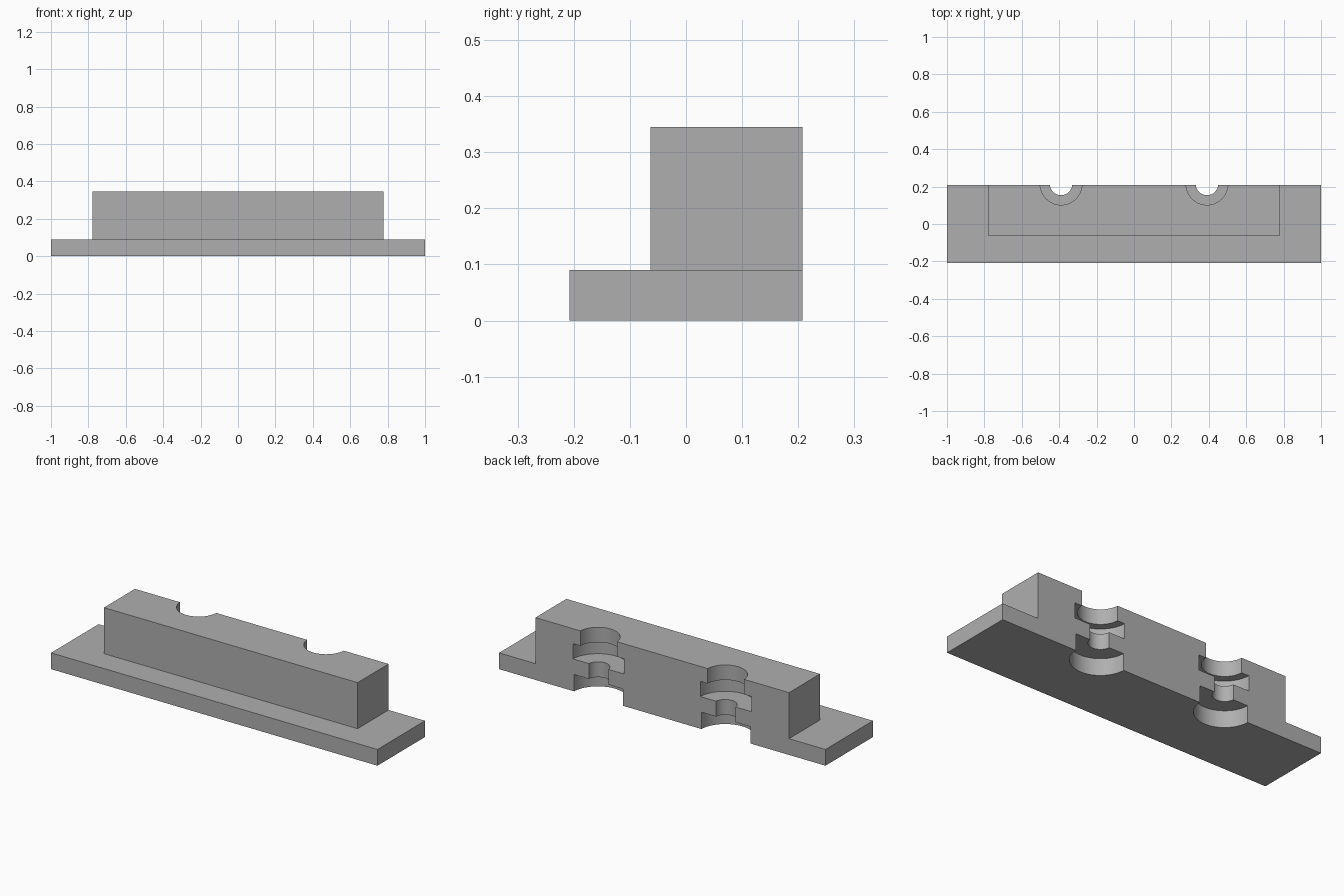
import bpy
import bmesh
import math

old = bpy.data.objects.get("Cube")
if old:
    bpy.data.objects.remove(old, do_unlink=True)

grey = bpy.data.materials.new("plain_grey")
grey.use_nodes = True
COLOUR = (0.43, 0.43, 0.43, 1)
grey.diffuse_color = COLOUR
grey.node_tree.nodes["Principled BSDF"].inputs["Base Color"].default_value = COLOUR

BACK, BASE_TOP, TOP = 0.208, 0.09, 0.345


def add_object(name, bm):
    bmesh.ops.recalc_face_normals(bm, faces=bm.faces)
    mesh = bpy.data.meshes.new(name)
    bm.to_mesh(mesh)
    bm.free()
    mesh.materials.append(grey)
    obj = bpy.data.objects.new(name, mesh)
    bpy.context.collection.objects.link(obj)
    return obj


def box(name, half_x, front, back, bottom, top):
    bm = bmesh.new()
    bmesh.ops.create_cube(bm, size=1)
    for v in bm.verts:
        v.co.x *= 2 * half_x
        v.co.y = front if v.co.y < 0 else back
        v.co.z = bottom if v.co.z < 0 else top
    return add_object(name, bm)


def stepped_bore(name, x, y, steps):
    """Round cutter with a different radius at each height."""
    bm = bmesh.new()
    profile = [(0, steps[0][1])]
    for radius, low, high in steps:
        profile += [(radius, low), (radius, high)]
    profile.append((0, steps[-1][2]))
    verts = [bm.verts.new((x + r, y, z)) for r, z in profile]
    edges = [bm.edges.new(pair) for pair in zip(verts, verts[1:])]
    bmesh.ops.spin(bm, geom=verts + edges, cent=(x, y, 0), axis=(0, 0, 1),
                   angle=math.tau, steps=64)
    bmesh.ops.remove_doubles(bm, verts=bm.verts, dist=1e-5)
    return add_object(name, bm)


def combine(target, tool, operation):
    mod = target.modifiers.new(operation.lower(), "BOOLEAN")
    mod.operation = operation
    mod.solver = "EXACT"
    mod.object = tool
    bpy.context.view_layer.objects.active = target
    bpy.ops.object.modifier_apply(modifier=mod.name)
    bpy.data.objects.remove(tool, do_unlink=True)


# Stepped body: wide base plate with a tall block flush at the back
body = box("clamp_body", 1.0, -BACK, BACK, 0, BASE_TOP)
combine(body, box("block", 0.777, -0.063, BACK, 0, TOP), "UNION")

# Two half bores in the back: counterbore, neck, groove, mouth
for x in (-0.39, 0.39):
    steps = [(0.15, -0.05, BASE_TOP + 0.003), (0.06, BASE_TOP + 0.003, 0.178),
             (0.157, 0.178, 0.262), (0.112, 0.262, TOP + 0.05)]
    combine(body, stepped_bore("bore", x, BACK + 0.006, steps), "DIFFERENCE")

# Smooth bore walls, crisp edges
bpy.ops.object.select_all(action="DESELECT")
body.select_set(True)
bpy.context.view_layer.objects.active = body
bpy.ops.object.shade_smooth_by_angle(angle=math.radians(30))
